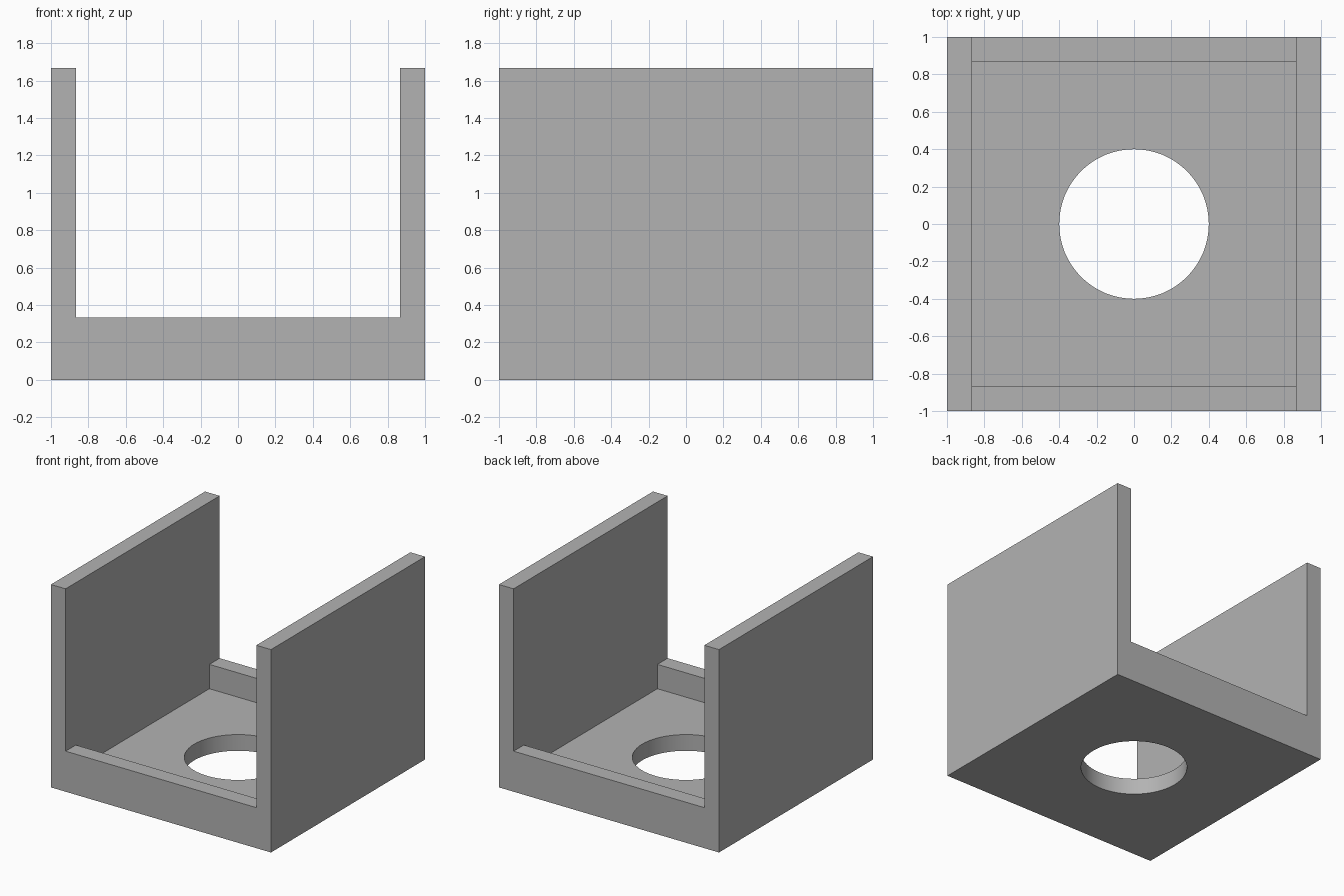
import bpy, bmesh
from math import radians
from mathutils import Matrix

if "Cube" in bpy.data.objects:
    bpy.data.objects.remove(bpy.data.objects["Cube"], do_unlink=True)

HALF, HEIGHT = 1.0, 1.667
WALL, LIP = 0.133, 0.333
HOLE = 0.4
INNER = HALF - WALL

grey = bpy.data.materials.new("plain grey")
grey.use_nodes = True
grey.diffuse_color = (0.45, 0.45, 0.45, 1)
grey.node_tree.nodes["Principled BSDF"].inputs["Base Color"].default_value = (0.45, 0.45, 0.45, 1)


def add_object(name, bm):
    bmesh.ops.recalc_face_normals(bm, faces=bm.faces)
    mesh = bpy.data.meshes.new(name)
    bm.to_mesh(mesh)
    bm.free()
    mesh.materials.append(grey)
    obj = bpy.data.objects.new(name, mesh)
    bpy.context.collection.objects.link(obj)
    return obj


def cut(target, cutter):
    mod = target.modifiers.new(cutter.name, 'BOOLEAN')
    mod.object, mod.operation, mod.solver = cutter, 'DIFFERENCE', 'EXACT'
    bpy.context.view_layer.objects.active = target
    bpy.ops.object.modifier_apply(modifier=mod.name)
    bpy.data.objects.remove(cutter, do_unlink=True)


# U-shaped channel: two side walls joined by a thick base
bm = bmesh.new()
profile = [(-HALF, 0), (HALF, 0), (HALF, HEIGHT), (INNER, HEIGHT),
           (INNER, LIP), (-INNER, LIP), (-INNER, HEIGHT), (-HALF, HEIGHT)]
face = bm.faces.new([bm.verts.new((x, -HALF, z)) for x, z in profile])
sweep = bmesh.ops.extrude_face_region(bm, geom=[face])["geom"]
bmesh.ops.translate(bm, vec=(0, 2 * HALF, 0),
                    verts=[v for v in sweep if isinstance(v, bmesh.types.BMVert)])
bracket = add_object("open_tray_bracket", bm)

# Sunken floor, leaving a low lip at front and back
bm = bmesh.new()
size = Matrix.Diagonal((2 * INNER, 2 * INNER, 1, 1))
bmesh.ops.create_cube(bm, size=1, matrix=Matrix.Translation((0, 0, WALL + 0.5)) @ size)
cut(bracket, add_object("floor_recess", bm))

# Round hole through the floor
bm = bmesh.new()
bmesh.ops.create_cone(bm, cap_ends=True, segments=64, radius1=HOLE, radius2=HOLE, depth=1)
cut(bracket, add_object("floor_hole", bm))

bracket.select_set(True)
bpy.context.view_layer.objects.active = bracket
bpy.ops.object.shade_smooth_by_angle(angle=radians(30))
